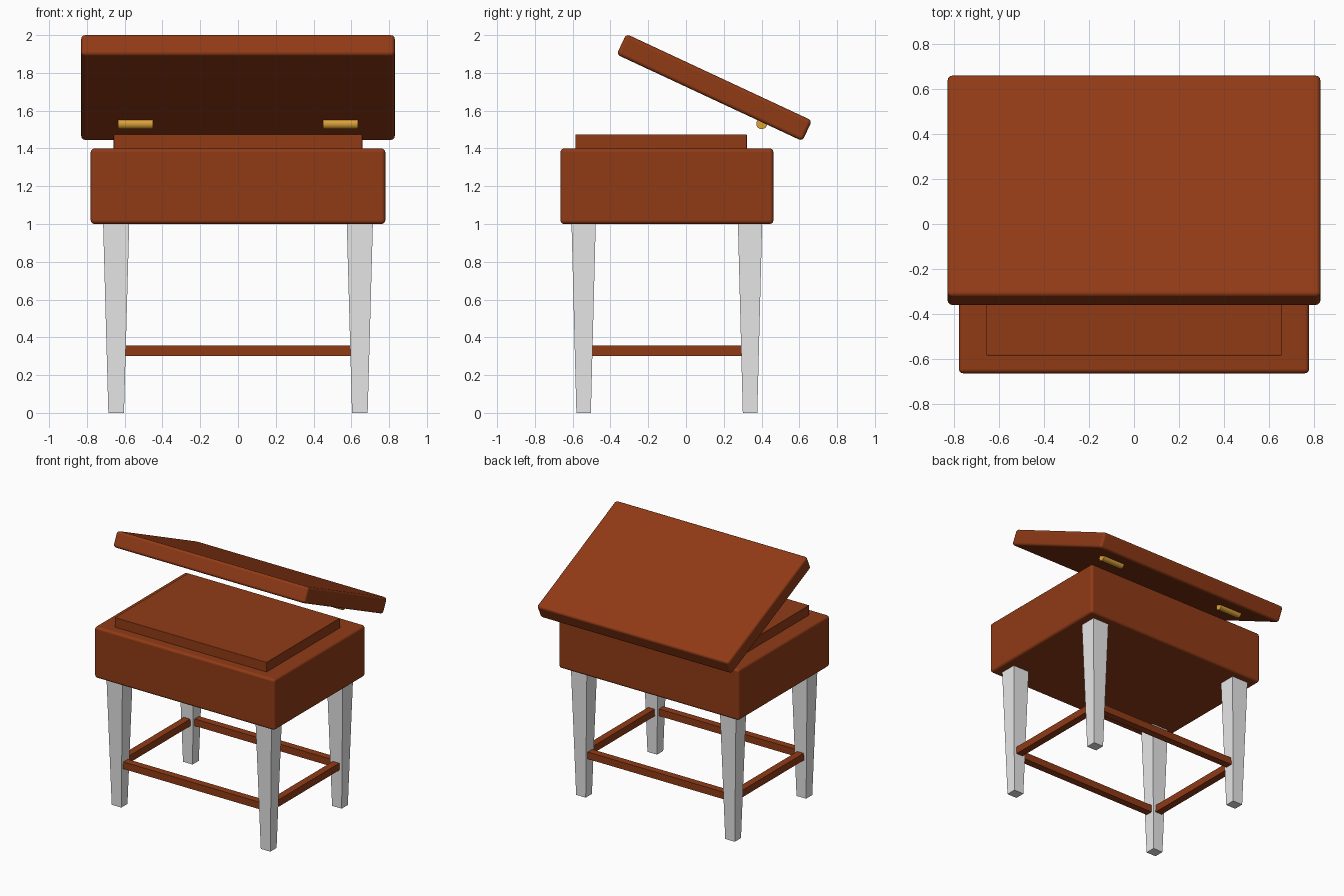
import bpy
import bmesh
import math
from mathutils import Matrix

cube = bpy.data.objects.get("Cube")
if cube:
    bpy.data.objects.remove(cube, do_unlink=True)


def material(name, rgb):
    m = bpy.data.materials.new(name)
    m.use_nodes = True
    m.diffuse_color = (*rgb, 1)
    m.node_tree.nodes["Principled BSDF"].inputs["Base Color"].default_value = (*rgb, 1)
    return m


WOOD = material("reddish wood", (0.28, 0.043, 0.008))
GREY = material("pale grey", (0.8, 0.8, 0.8))
BRASS = material("brass", (0.72, 0.36, 0.04))


def add_object(name, bm, mat):
    mesh = bpy.data.meshes.new(name)
    bm.to_mesh(mesh)
    bm.free()
    mesh.materials.append(mat)
    obj = bpy.data.objects.new(name, mesh)
    bpy.context.collection.objects.link(obj)
    return obj


def box(name, centre, size, mat, bevel=0.0, taper=(1, 1)):
    """Box with optional rounded edges; taper scales its bottom face."""
    bm = bmesh.new()
    bmesh.ops.create_cube(bm, size=1, matrix=Matrix.Diagonal((*size, 1)))
    for v in bm.verts:
        if v.co.z < 0:
            v.co.x *= taper[0]
            v.co.y *= taper[1]
    obj = add_object(name, bm, mat)
    obj.location = centre
    if bevel:
        for p in obj.data.polygons:
            p.use_smooth = True
        mod = obj.modifiers.new("rounded edges", "BEVEL")
        mod.width = bevel
        mod.segments = 3
        mod.harden_normals = True
    return obj


# Storage box and the raised panel on it
box("storage_box", (0, -0.101, 1.2), (1.56, 1.128, 0.4), WOOD, 0.02)
box("inner_panel", (0, -0.132, 1.425), (1.316, 0.908, 0.1), WOOD, 0.005)

# Open lid, tilted down towards the back
TILT = math.radians(-25)
lid = box("lid", (0, 0.15, 1.7225), (1.66, 1.085, 0.12), WOOD, 0.02)
lid.rotation_euler.x = TILT

# Hinge barrels under the lid
for side, sx in (("left", 1), ("right", -1)):
    bm = bmesh.new()
    bmesh.ops.create_cone(bm, cap_ends=True, segments=24, radius1=0.029, radius2=0.029,
                          depth=0.184, matrix=Matrix.Rotation(math.pi / 2, 4, "Y"))
    for f in bm.faces:
        f.smooth = len(f.verts) == 4
    for e in bm.edges:
        e.smooth = all(f.smooth for f in e.link_faces)
    hinge = add_object(side + "_hinge", bm, BRASS)
    hinge.location = (sx * 0.543, 0.401, 1.531)

# Tapered legs
LEG_X, LEG_FRONT, LEG_BACK = 0.645, -0.542, 0.339
for end, y in (("front", LEG_FRONT), ("back", LEG_BACK)):
    for side, sx in (("left", 1), ("right", -1)):
        box(f"{end}_{side}_leg", (sx * LEG_X, y, 0.5), (0.138, 0.128, 1.0),
            GREY, taper=(0.6, 0.6))

# Stretcher rails between the legs
RAIL, RAIL_Z = 0.055, 0.328
for end, y in (("front", LEG_FRONT), ("back", LEG_BACK)):
    box(end + "_rail", (0, y, RAIL_Z), (1.2, RAIL, RAIL), WOOD)
for side, sx in (("left", 1), ("right", -1)):
    box(side + "_rail", (sx * LEG_X, (LEG_FRONT + LEG_BACK) / 2, RAIL_Z),
        (RAIL, 0.8, RAIL), WOOD)
